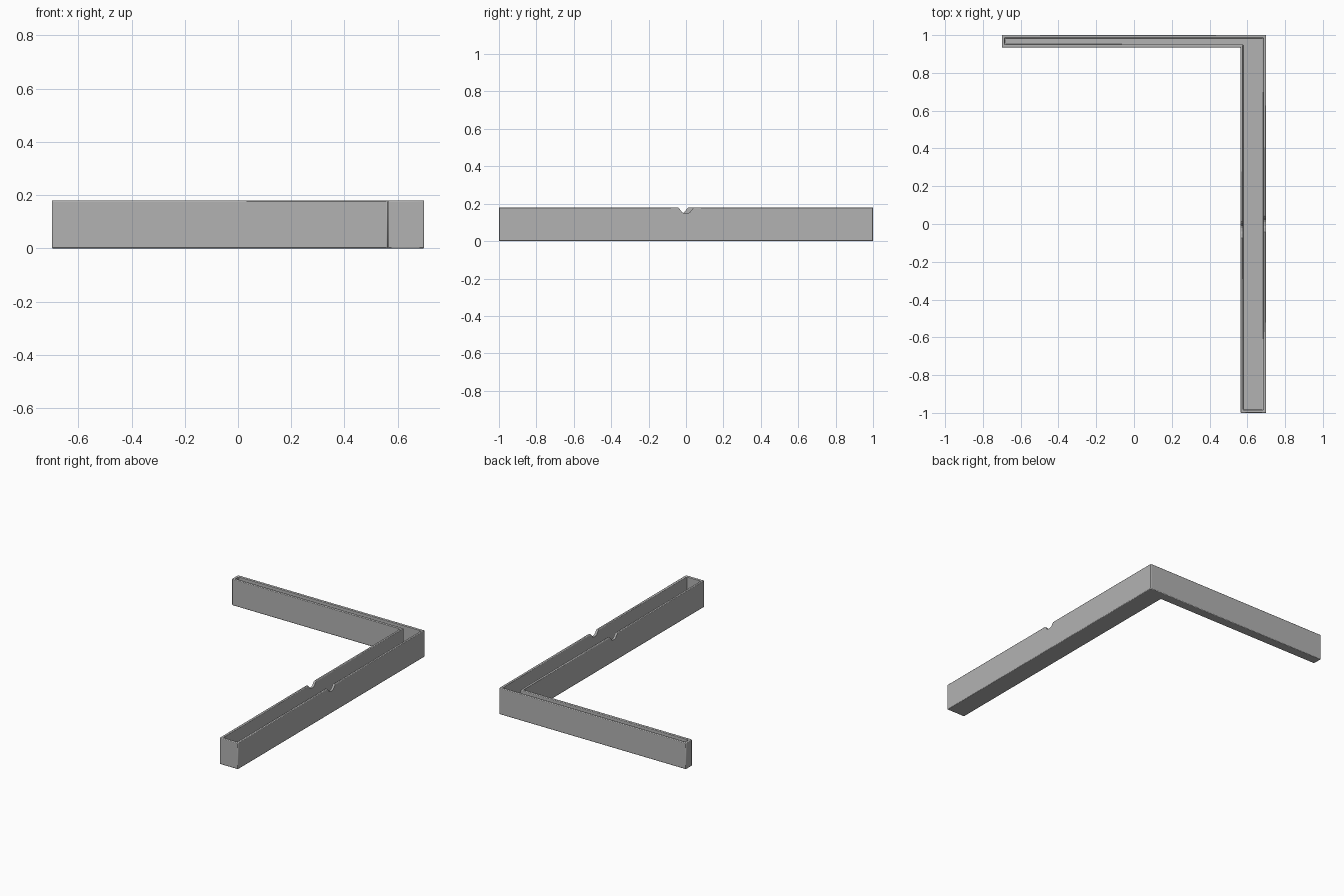
import bpy
import bmesh
from mathutils import Vector

cube = bpy.data.objects.get("Cube")
if cube:
    bpy.data.objects.remove(cube, do_unlink=True)

HEIGHT, WALL, FLOOR = 0.18, 0.015, 0.015

grey = bpy.data.materials.new("plain grey")
grey.use_nodes = True
colour = (0.45, 0.45, 0.45, 1)
grey.diffuse_color = colour
grey.node_tree.nodes["Principled BSDF"].inputs["Base Color"].default_value = colour


def make_object(name, bm):
    bmesh.ops.recalc_face_normals(bm, faces=bm.faces)
    mesh = bpy.data.meshes.new(name)
    bm.to_mesh(mesh)
    bm.free()
    mesh.materials.append(grey)
    obj = bpy.data.objects.new(name, mesh)
    bpy.context.collection.objects.link(obj)
    return obj


def prism(points, direction):
    """Extrude a flat outline; return the bmesh and its far cap."""
    bm = bmesh.new()
    base = bm.faces.new([bm.verts.new(p) for p in points])
    ext = bmesh.ops.extrude_face_region(bm, geom=[base], use_keep_orig=True)["geom"]
    bmesh.ops.translate(bm, vec=direction,
                        verts=[g for g in ext if isinstance(g, bmesh.types.BMVert)])
    cap = next(g for g in ext if isinstance(g, bmesh.types.BMFace))
    bmesh.ops.recalc_face_normals(bm, faces=bm.faces)
    return bm, cap


# L-shaped open trough: wide long arm, narrow short arm
outline = [(0.563, -1), (0.7, -1), (0.7, 1), (-0.7, 1), (-0.7, 0.935), (0.563, 0.935)]
bm, top = prism([(x, y, 0) for x, y in outline], Vector((0, 0, HEIGHT)))
bmesh.ops.inset_region(bm, faces=[top], thickness=WALL, use_even_offset=True)
well = bmesh.ops.extrude_discrete_faces(bm, faces=[top])["faces"][0]
bmesh.ops.translate(bm, verts=well.verts, vec=(0, 0, FLOOR - HEIGHT))
trough = make_object("corner_trough", bm)

bevel = trough.modifiers.new("soft_edges", "BEVEL")
bevel.width = 0.004
bevel.segments = 2

# Shallow notches in the rims of the two long walls
notch = [(-0.043, 0.2), (-0.043, 0.18), (-0.035, 0.173), (-0.02, 0.153), (-0.01, 0.149),
         (0.01, 0.149), (0.02, 0.153), (0.035, 0.173), (0.043, 0.18), (0.043, 0.2)]
for name, x, y in (("inner_notch_cutter", 0.54, -0.03), ("outer_notch_cutter", 0.66, 0)):
    bm, _ = prism([(x, y + dy, z) for dy, z in notch], Vector((0.06, 0, 0)))
    cutter = make_object(name, bm)
    cutter.hide_render = True
    cutter.hide_set(True)
    cut = trough.modifiers.new(name, "BOOLEAN")
    cut.operation = "DIFFERENCE"
    cut.solver = "EXACT"
    cut.object = cutter

# Smooth shading with crisp corners
bpy.context.view_layer.objects.active = trough
trough.select_set(True)
bpy.ops.object.shade_smooth_by_angle(angle=0.6)
